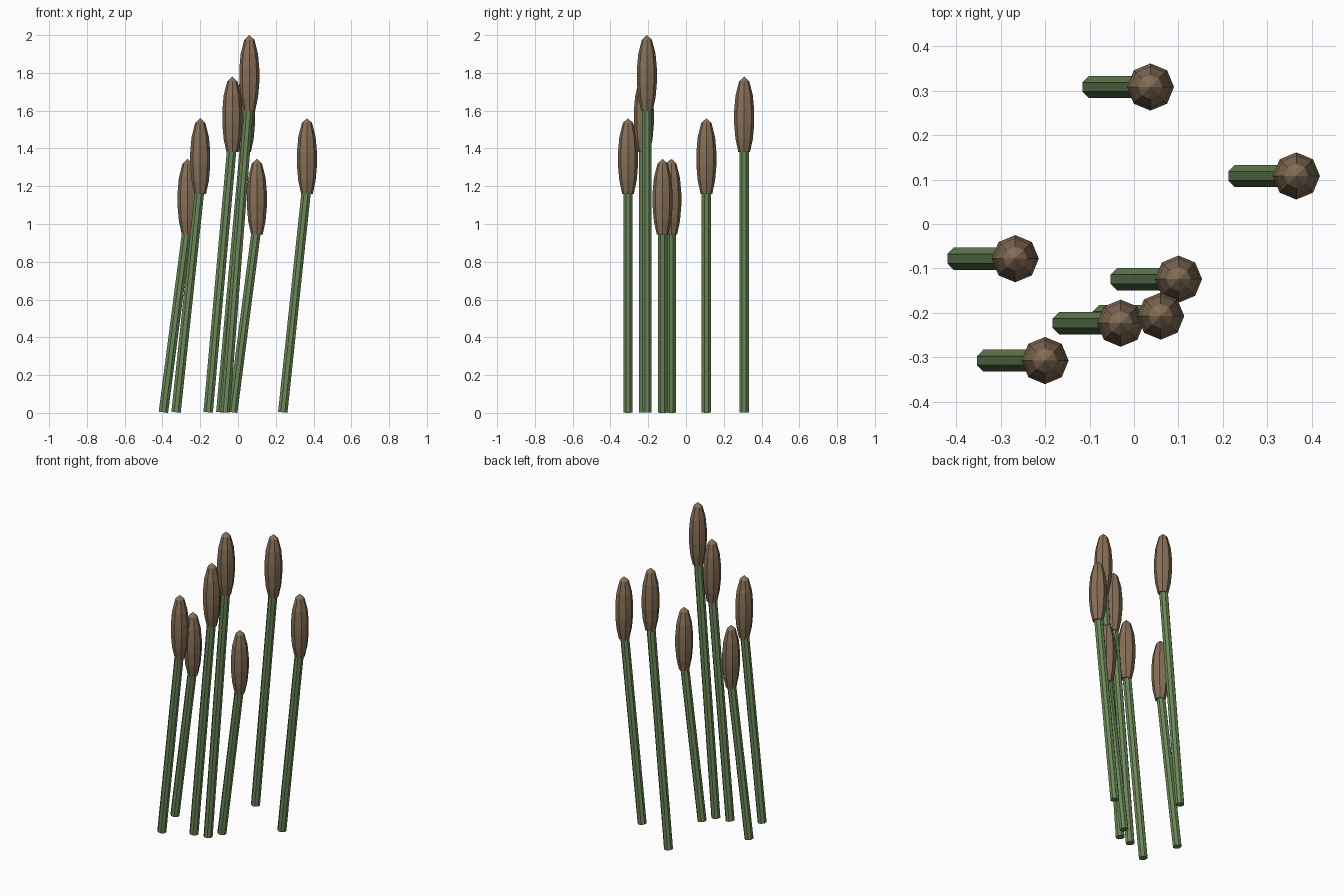
import bpy, bmesh, math
from mathutils import Vector, Matrix

if "Cube" in bpy.data.objects:
    bpy.data.objects.remove(bpy.data.objects["Cube"])


def material(name, rgb):
    m = bpy.data.materials.new(name)
    m.diffuse_color = (*rgb, 1)
    m.use_nodes = True
    m.node_tree.nodes["Principled BSDF"].inputs["Base Color"].default_value = m.diffuse_color
    return m


GREEN = material("reed_green", (0.15, 0.25, 0.10))
BROWN = material("seed_head_brown", (0.24, 0.16, 0.095))
SIDES = 8


def add_object(name, bm, mat):
    bmesh.ops.recalc_face_normals(bm, faces=bm.faces)
    mesh = bpy.data.meshes.new(name)
    bm.to_mesh(mesh)
    bm.free()
    mesh.materials.append(mat)
    obj = bpy.data.objects.new(name, mesh)
    bpy.context.collection.objects.link(obj)


def stem(name, a, b):
    # leaning eight-sided rod with its flats facing the axes
    a, b = Vector(a), Vector(b)
    turn = (b - a).to_track_quat('Z', 'Y').to_matrix().to_4x4()
    lean = math.atan2(b.x - a.x, b.z - a.z)
    turn = Matrix.Rotation(lean, 4, 'Y')
    m = Matrix.Translation((a + b) / 2) @ turn @ Matrix.Rotation(math.pi / SIDES, 4, 'Z')
    bm = bmesh.new()
    bmesh.ops.create_cone(bm, cap_ends=True, segments=SIDES, radius1=0.027,
                          radius2=0.027, depth=(b - a).length, matrix=m)
    add_object(name, bm, GREEN)


# seed head profile: radius, height above the head's bottom
PROFILE = [(0.031, 0), (0.046, 0.07), (0.053, 0.15), (0.053, 0.22),
           (0.046, 0.30), (0.027, 0.375)]


def seed_head(name, x, y, z):
    bm = bmesh.new()
    rings = [[bm.verts.new((x + r * math.cos(i * math.tau / SIDES),
                            y + r * math.sin(i * math.tau / SIDES), z + h))
              for i in range(SIDES)] for r, h in PROFILE]
    tip = bm.verts.new((x, y, z + 0.4))
    bm.faces.new(rings[0])
    for i in range(SIDES):
        j = (i + 1) % SIDES
        for lo, hi in zip(rings, rings[1:]):
            bm.faces.new((lo[i], lo[j], hi[j], hi[i]))
        bm.faces.new((rings[-1][i], rings[-1][j], tip))
    add_object(name, bm, BROWN)


# head x, head y, top height of each reed
REEDS = [(0.037, 0.308, 1.78), (0.365, 0.108, 1.56), (-0.267, -0.078, 1.345),
         (0.10, -0.124, 1.345), (0.06, -0.207, 2.0), (-0.03, -0.223, 1.78),
         (-0.20, -0.307, 1.56)]

for n, (x, y, top) in enumerate(REEDS, 1):
    bottom = top - 0.4
    stem(f"stem_{n}", (x - 0.128, y, 0.003), (x - 0.002, y, bottom + 0.03))
    seed_head(f"seed_head_{n}", x, y, bottom)
